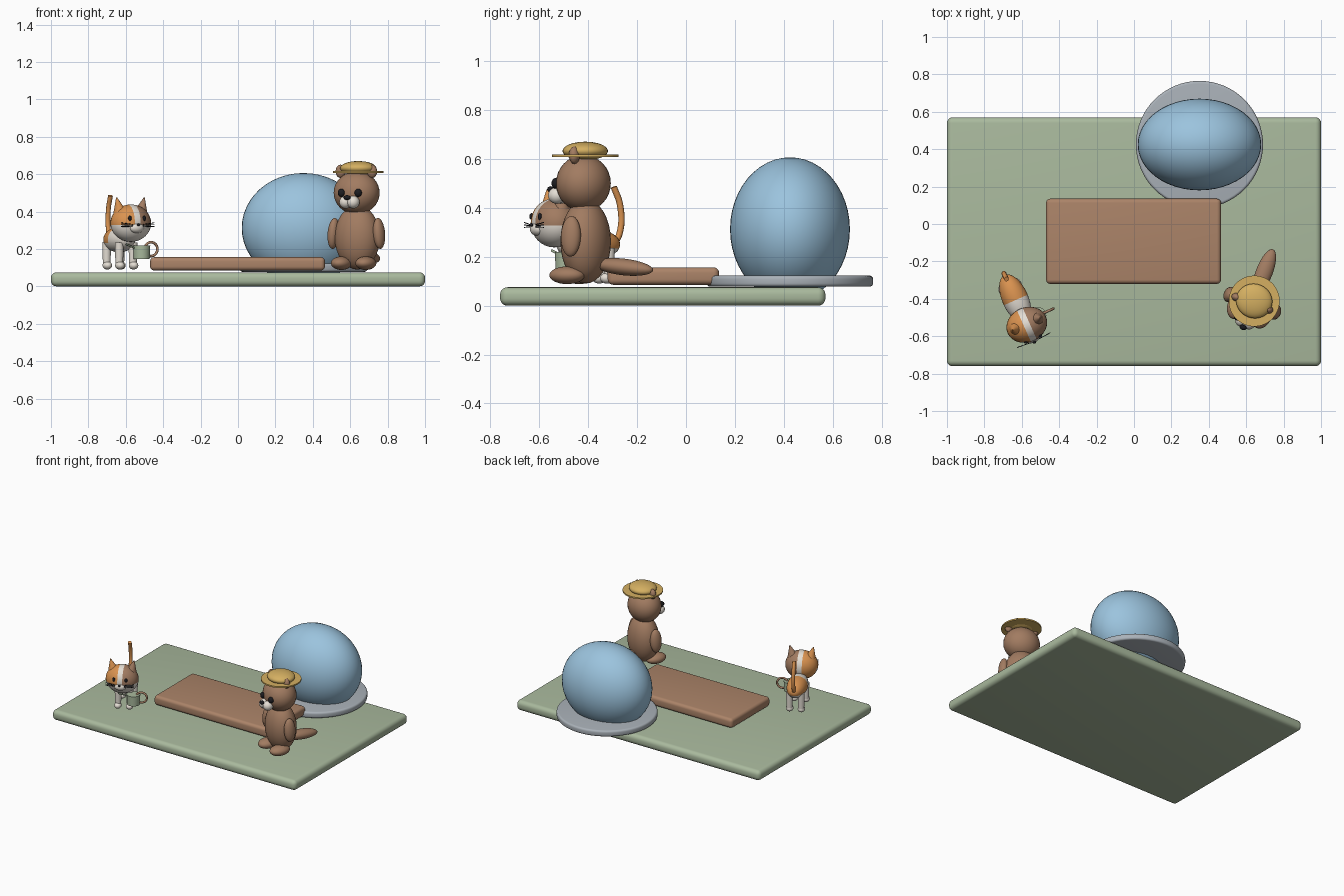
import bpy
import bmesh
from math import radians, pi
from mathutils import Matrix, Vector

if "Cube" in bpy.data.objects:
    bpy.data.objects.remove(bpy.data.objects["Cube"], do_unlink=True)


def material(name, r, g, b):
    m = bpy.data.materials.new(name)
    m.use_nodes = True
    m.diffuse_color = (r, g, b, 1)
    m.node_tree.nodes["Principled BSDF"].inputs["Base Color"].default_value = (r, g, b, 1)
    return m


GREEN = material("sage green", 0.40, 0.49, 0.34)
WOOD = material("wood brown", 0.41, 0.23, 0.14)
STONE = material("stone grey", 0.40, 0.44, 0.48)
BLUE = material("sky blue", 0.33, 0.55, 0.73)
FUR = material("fur brown", 0.36, 0.20, 0.12)
STRAW = material("straw yellow", 0.66, 0.43, 0.12)
ORANGE = material("orange fur", 0.70, 0.29, 0.08)
WHITE = material("cream white", 0.78, 0.73, 0.66)
BLACK = material("black", 0.012, 0.012, 0.015)

WORLD = Matrix.Identity(4)
parts = []


def finish(name, bm, mats):
    mesh = bpy.data.meshes.new(name)
    bm.to_mesh(mesh)
    bm.free()
    for m in mats:
        mesh.materials.append(m)
    obj = bpy.data.objects.new(name, mesh)
    bpy.context.collection.objects.link(obj)
    parts.append(obj)
    return obj


def place(frame, centre, rot=(0, 0, 0)):
    turn = Matrix.Identity(4)
    for angle, axis in zip(rot, "XYZ"):
        turn = Matrix.Rotation(radians(angle), 4, axis) @ turn
    return frame @ Matrix.Translation(centre) @ turn


def ball(name, mats, centre, radii, frame=WORLD, rot=(0, 0, 0), cuts=(), rule=None, seg=32):
    """Ellipsoid; cuts are (point, normal) planes on the unit ball, rule picks a material."""
    bm = bmesh.new()
    bmesh.ops.create_uvsphere(bm, u_segments=seg, v_segments=seg // 2, radius=1)
    for point, normal in cuts:
        bmesh.ops.bisect_plane(bm, geom=bm.verts[:] + bm.edges[:] + bm.faces[:],
                               plane_co=point, plane_no=normal, dist=1e-5)
    if rule:
        for f in bm.faces:
            f.material_index = rule(f.calc_center_median())
    bm.transform(place(frame, centre, rot) @ Matrix.Diagonal((*radii, 1)))
    return finish(name, bm, mats if isinstance(mats, list) else [mats])


def slab(name, mat, low, high, bevel):
    low, high = Vector(low), Vector(high)
    bm = bmesh.new()
    bmesh.ops.create_cube(bm, size=1)
    bm.transform(Matrix.Translation((low + high) / 2) @ Matrix.Diagonal((*(high - low), 1)))
    bmesh.ops.bevel(bm, geom=bm.edges[:], offset=bevel, segments=5, profile=0.5, affect="EDGES")
    return finish(name, bm, [mat])


def cone(name, mat, centre, r1, r2, height, frame=WORLD, rot=(0, 0, 0), bevel=0, seg=32):
    bm = bmesh.new()
    bmesh.ops.create_cone(bm, cap_ends=True, segments=seg, radius1=r1, radius2=r2, depth=height)
    if bevel:
        rims = [e for e in bm.edges if abs(e.verts[0].co.z - e.verts[1].co.z) < 1e-6]
        bmesh.ops.bevel(bm, geom=rims, offset=bevel, segments=4, profile=0.5, affect="EDGES")
    bm.transform(place(frame, centre, rot))
    return finish(name, bm, [mat])


def tube(name, mat, points, radius, frame=WORLD, cyclic=False):
    curve = bpy.data.curves.new(name, "CURVE")
    curve.dimensions = "3D"
    curve.bevel_depth = radius
    curve.bevel_resolution = 3
    curve.use_fill_caps = True
    spline = curve.splines.new("BEZIER")
    spline.bezier_points.add(len(points) - 1)
    spline.use_cyclic_u = cyclic
    for bp, p in zip(spline.bezier_points, points):
        bp.co = frame @ Vector(p)
        bp.handle_left_type = bp.handle_right_type = "AUTO"
    curve.materials.append(mat)
    obj = bpy.data.objects.new(name, curve)
    bpy.context.collection.objects.link(obj)
    return obj


SIDES = (("right", -1), ("left", 1))

# Ground, deck, and dome on its round plinth
slab("ground", GREEN, (-1, -0.76, 0), (1, 0.57, 0.075), 0.03)
slab("deck", WOOD, (-0.47, -0.32, 0.085), (0.465, 0.135, 0.156), 0.022)
cone("plinth", STONE, (0.35, 0.425, 0.1), 0.34, 0.34, 0.045, bevel=0.014, seg=64)
ball("dome", BLUE, (0.35, 0.425, 0.312), (0.33, 0.245, 0.294), seg=48)

# Standing animal with a straw hat
A = Matrix.Translation((0.638, -0.41, 0)) @ Matrix.Rotation(radians(-21), 4, "Z")
ball("animal_body", FUR, (0, 0, 0.262), (0.124, 0.1, 0.172), A)
ball("animal_head", FUR, (0, -0.01, 0.5), (0.125, 0.11, 0.115), A)
ball("animal_tail", FUR, (0, 0.165, 0.158), (0.045, 0.13, 0.034), A, rot=(-6, 0, 0))
ball("animal_nose", BLACK, (0, -0.153, 0.475), (0.019, 0.014, 0.013), A, seg=16)
for side, s in SIDES:
    ball(f"animal_{side}_arm", FUR, (s * 0.13, -0.015, 0.283), (0.031, 0.042, 0.083), A, rot=(0, -s * 5, 0))
    ball(f"animal_{side}_foot", FUR, (s * 0.07, -0.055, 0.124), (0.053, 0.075, 0.036), A)
    ball(f"animal_{side}_ear", FUR, (s * 0.09, -0.015, 0.615), (0.028, 0.022, 0.036), A, seg=16)
    ball(f"animal_{side}_muzzle", WHITE, (s * 0.022, -0.118, 0.45), (0.034, 0.036, 0.034), A, seg=24)
    ball(f"animal_{side}_eye", BLACK, (s * 0.048, -0.112, 0.5), (0.02, 0.018, 0.022), A, seg=16)
cone("hat_brim", STRAW, (0.005, 0, 0.612), 0.136, 0.136, 0.01, A, seg=48)
ball("hat_crown", STRAW, (0.005, 0, 0.632), (0.098, 0.092, 0.038), A)

# Patched cat: body with a coloured back, head split in three colours
C = Matrix.Translation((-0.635, -0.4, 0)) @ Matrix.Rotation(radians(24), 4, "Z")
ball("cat_body", [WHITE, ORANGE], (0, 0, 0.25), (0.07, 0.14, 0.068), C,
     cuts=[((0, -0.05, 0), (0, 1, 0)), ((0, 0, -0.25), (0, 0, 1))],
     rule=lambda c: int(c.y > -0.05 and c.z > -0.25))


def face_colour(c):
    if abs(c.x) < 0.15 or (c.z < -0.1 and c.y < 0.3):
        return 0
    return 1 if c.x < 0 else 2


HEAD = C @ Matrix.Translation((0, -0.152, 0.338))
ball("cat_head", [WHITE, ORANGE, FUR], (0, 0, 0), (0.112, 0.093, 0.1), HEAD,
     cuts=[((-0.15, 0, 0), (1, 0, 0)), ((0.15, 0, 0), (1, 0, 0)),
           ((0, 0, -0.1), (0, 0, 1)), ((0, 0.3, 0), (0, 1, 0))], rule=face_colour)
ball("cat_muzzle", WHITE, (0, -0.075, -0.025), (0.042, 0.028, 0.028), HEAD, seg=24)
ball("cat_nose", BLACK, (0, -0.102, -0.008), (0.01, 0.007, 0.007), HEAD, seg=12)
for side, s in SIDES:
    coat = ORANGE if s < 0 else FUR
    cone(f"cat_{side}_ear", coat, (s * 0.072, 0.005, 0.1), 0.034, 0.003, 0.075, HEAD, rot=(0, s * 14, 0), seg=20)
    ball(f"cat_{side}_eye", BLACK, (s * 0.042, -0.083, 0.026), (0.01, 0.008, 0.014), HEAD, seg=16)
    for i in range(3):
        drop = (i - 1) * 0.01
        tube(f"cat_{side}_whisker_{i + 1}", BLACK,
             [(s * 0.03, -0.095, -0.012 + drop / 2), (s * 0.098, -0.09, -0.008 + drop)], 0.002, HEAD)
    for end, y in (("front", -0.09), ("back", 0.075)):
        cone(f"cat_{end}_{side}_leg", WHITE, (s * 0.04, y, 0.17), 0.02, 0.024, 0.13, C, seg=20)
        ball(f"cat_{end}_{side}_paw", WHITE, (s * 0.04, y - 0.008, 0.112), (0.025, 0.03, 0.022), C, seg=20)
tube("cat_tail", ORANGE, [(0, 0.11, 0.24), (0, 0.142, 0.3), (0, 0.143, 0.41), (0, 0.115, 0.485)], 0.013, C)

# Cup beside the cat, with its ring handle and a thin strap
cup = Matrix.Translation((-0.515, -0.49, 0.183)) @ Matrix.Rotation(radians(24), 4, "Z")
cone("cup", GREEN, (0, 0, 0), 0.043, 0.046, 0.072, cup)
r = 0.037
tube("cup_handle", WOOD, [(0.055 + r, 0, 0.016), (0.055, 0, 0.016 + r),
                          (0.055 - r, 0, 0.016), (0.055, 0, 0.016 - r)], 0.007, cup, cyclic=True)
tube("cup_strap", GREEN, [(-0.035, 0, 0.02), (-0.1, -0.02, 0.042)], 0.005, cup)

# Smooth shading with sharp rims kept
bpy.ops.object.select_all(action="DESELECT")
for obj in parts:
    obj.select_set(True)
bpy.context.view_layer.objects.active = parts[0]
bpy.ops.object.shade_smooth_by_angle(angle=pi / 5)
